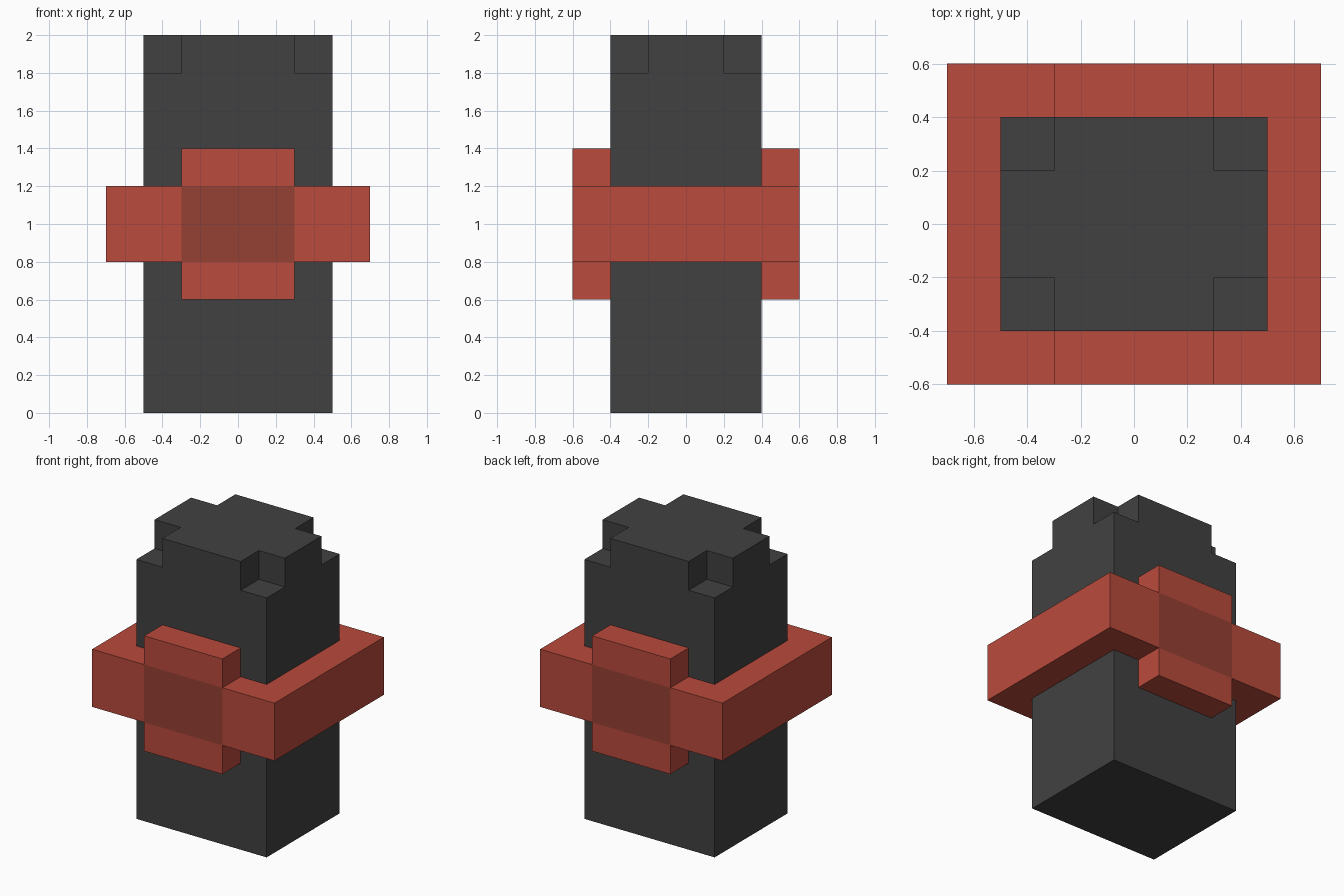
import bpy
import bmesh

if "Cube" in bpy.data.objects:
    bpy.data.objects.remove(bpy.data.objects["Cube"], do_unlink=True)


def make_material(name, rgb):
    mat = bpy.data.materials.new(name)
    mat.use_nodes = True
    mat.diffuse_color = (*rgb, 1)
    mat.node_tree.nodes["Principled BSDF"].inputs["Base Color"].default_value = (*rgb, 1)
    return mat


charcoal = make_material("charcoal", (0.053, 0.053, 0.053))
red = make_material("red", (0.491, 0.069, 0.045))
dark_red = make_material("dark red", (0.305, 0.052, 0.033))


def block_shape(name, xs, ys, zs, filled, mats):
    """Closed outer skin of the grid cells for which filled(x, y, z) is true."""
    cuts = (xs, ys, zs)
    bm = bmesh.new()
    verts = {}

    def vert(ijk):
        if ijk not in verts:
            verts[ijk] = bm.verts.new([cuts[a][ijk[a]] for a in range(3)])
        return verts[ijk]

    def is_full(c):
        if any(c[a] < 0 or c[a] >= len(cuts[a]) - 1 for a in range(3)):
            return False
        return filled(*[(cuts[a][c[a]] + cuts[a][c[a] + 1]) / 2 for a in range(3)])

    cells = [(i, j, k) for i in range(len(xs) - 1)
             for j in range(len(ys) - 1) for k in range(len(zs) - 1)]
    for cell in filter(is_full, cells):
        for axis in range(3):
            for side in (0, 1):
                beyond = list(cell)
                beyond[axis] += 2 * side - 1
                if is_full(beyond):
                    continue
                u, v = (axis + 1) % 3, (axis + 2) % 3
                ring = []
                for du, dv in ((0, 0), (1, 0), (1, 1), (0, 1)):
                    p = list(cell)
                    p[axis] += side
                    p[u] += du
                    p[v] += dv
                    ring.append(vert(tuple(p)))
                bm.faces.new(ring if side else ring[::-1])
    mesh = bpy.data.meshes.new(name)
    bm.to_mesh(mesh)
    bm.free()
    for mat in mats:
        mesh.materials.append(mat)
    obj = bpy.data.objects.new(name, mesh)
    bpy.context.collection.objects.link(obj)
    return obj


# Upright block with its four top corners notched out
block_shape("body", (-0.5, -0.3, 0.3, 0.5), (-0.4, -0.2, 0.2, 0.4), (0, 1.8, 2),
            lambda x, y, z: z < 1.8 or abs(x) < 0.3 or abs(y) < 0.2, [charcoal])


# Belt around the body, with a taller plate in the middle of front and back
def belt_rule(x, y, z):
    outside_body = abs(x) > 0.5 or abs(y) > 0.4
    plate = abs(x) < 0.3 and abs(y) > 0.4
    return plate or (outside_body and 0.8 < z < 1.2)


belt = block_shape("belt", (-0.7, -0.5, -0.3, 0.3, 0.5, 0.7), (-0.6, -0.4, 0.4, 0.6),
                   (0.6, 0.8, 1.2, 1.4), belt_rule, [red, dark_red])

# Dark square in the centre of each plate
for face in belt.data.polygons:
    c = face.center
    if abs(c.x) < 0.3 and abs(c.y) > 0.59 and 0.8 < c.z < 1.2:
        face.material_index = 1
